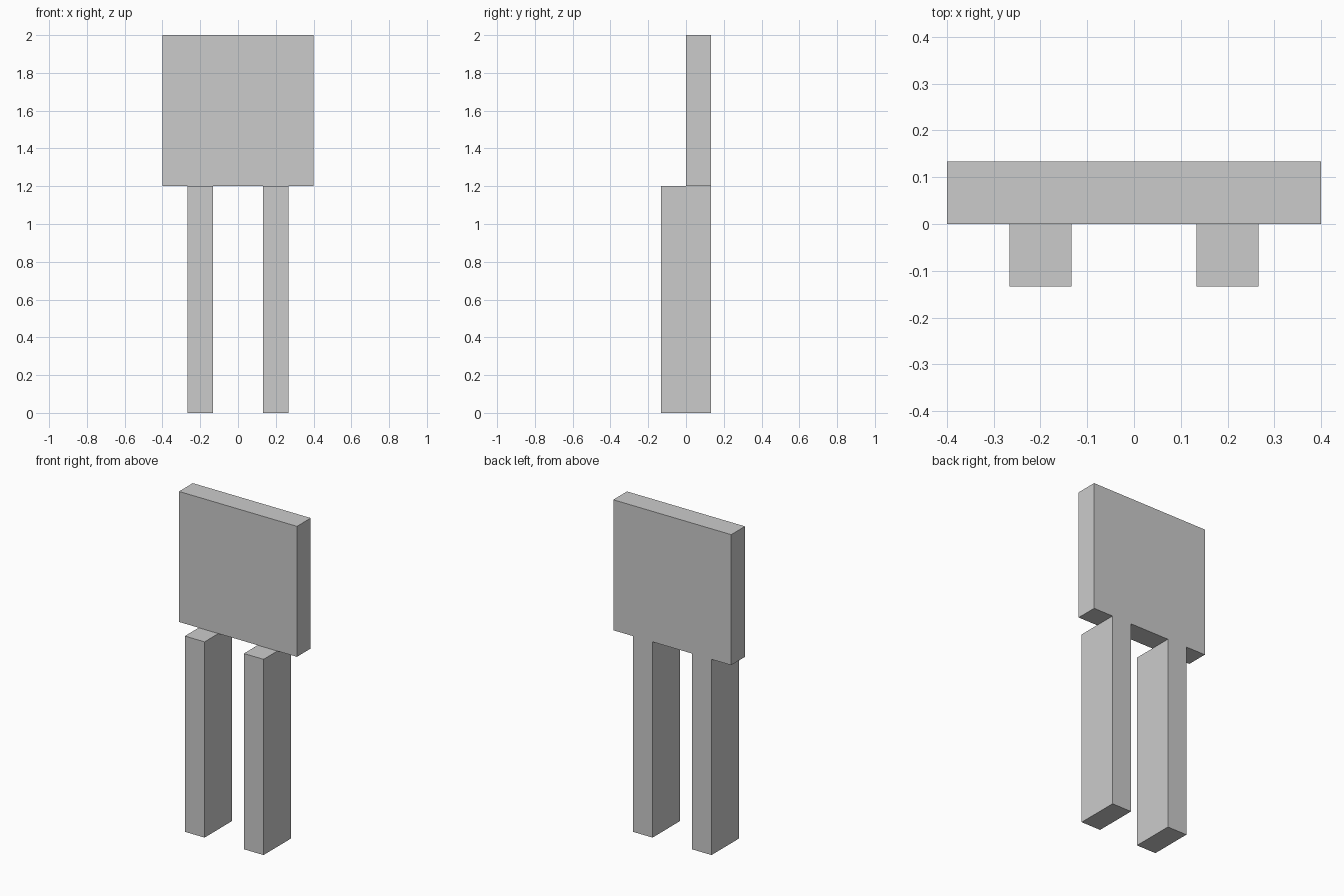
import bpy

if "Cube" in bpy.data.objects:
    bpy.data.objects.remove(bpy.data.objects["Cube"])


def box(name, low, high):
    """Axis-aligned box between two corners."""
    centre = [(a + b) / 2 for a, b in zip(low, high)]
    bpy.ops.mesh.primitive_cube_add(size=1, location=centre)
    obj = bpy.context.object
    obj.name = name
    obj.scale = [b - a for a, b in zip(low, high)]
    bpy.ops.object.transform_apply(location=True, rotation=False, scale=True)
    return obj


T = 2 / 15  # board thickness

# Upright square panel, flush with the back of the legs
box("panel", (-0.4, 0, 1.2), (0.4, T, 2.0))

# Two posts under the panel, projecting forward of it
for side, x in (("left", -0.2), ("right", 0.2)):
    box(side + "_leg", (x - T / 2, -T, 0), (x + T / 2, T, 1.2))
